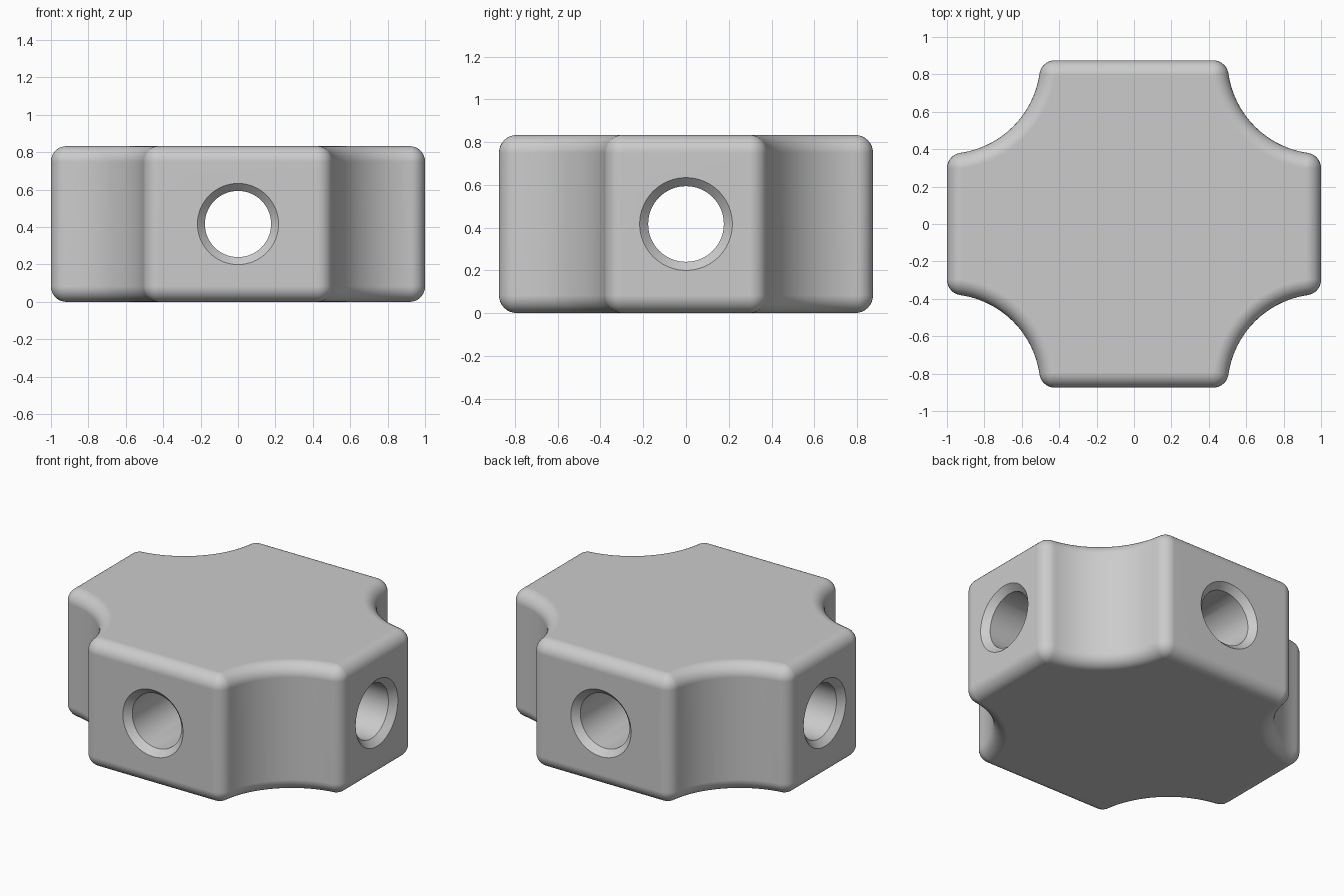
import bpy, bmesh
from math import sin, cos, pi, atan2, sqrt

if "Cube" in bpy.data.objects:
    bpy.data.objects.remove(bpy.data.objects["Cube"])

HX, HY, H = 1.0, 0.875, 0.833      # half sizes and height
R, F = 0.5, 0.083                  # corner scallop radius, edge fillet radius
HOLE, RIM = 0.177, 0.217           # bore radius, countersink radius
N = 8                              # fillet segments


def arc(cx, cy, r, a0, a1, n):
    return [(cx + r * cos(a0 + (a1 - a0) * i / n),
             cy + r * sin(a0 + (a1 - a0) * i / n)) for i in range(n + 1)]


def outline(d):
    """Plan outline, inset by d: filleted scallop, mirrored to four corners."""
    k = sqrt((R + F) ** 2 - F ** 2)
    t = atan2(F, k)
    q = arc(HX - k, HY - F, F - d, pi / 2, t, N)
    q += arc(HX, HY, R + d, pi + t, 1.5 * pi - t, 28)[1:-1]
    q += arc(HX - F, HY - k, F - d, pi / 2 - t, 0, N)
    pts = []
    for sx, sy in ((1, 1), (1, -1), (-1, -1), (-1, 1)):
        c = [(sx * x, sy * y) for x, y in q]
        pts += c if sx * sy > 0 else c[::-1]
    return pts


def loft(name, rings):
    """Skin closed rings of 3D points and cap both ends."""
    bm = bmesh.new()
    vs = [[bm.verts.new(p) for p in ring] for ring in rings]
    n = len(vs[0])
    for a, b in zip(vs, vs[1:]):
        for i in range(n):
            j = (i + 1) % n
            bm.faces.new((a[i], a[j], b[j], b[i]))
    bm.faces.new(vs[0])
    bm.faces.new(vs[-1][::-1])
    bmesh.ops.remove_doubles(bm, verts=bm.verts, dist=1e-5)
    bmesh.ops.recalc_face_normals(bm, faces=bm.faces)
    me = bpy.data.meshes.new(name)
    bm.to_mesh(me)
    bm.free()
    ob = bpy.data.objects.new(name, me)
    bpy.context.collection.objects.link(ob)
    return ob


# Hub body with rounded top and bottom edges
steps = [i / N * pi / 2 for i in range(N + 1)]
levels = [(F * (1 - sin(a)), F * (1 - cos(a))) for a in steps]
levels += [(d, H - z) for d, z in reversed(levels)]
hub = loft("connector_hub", [[(x, y, z) for x, y in outline(d)] for d, z in levels])


def bore(name, half, along_x):
    """Through hole with a 45 degree countersink at both ends."""
    c, e = RIM - HOLE, 0.02
    prof = [(-half - e, RIM + e), (-half + c, HOLE), (half - c, HOLE), (half + e, RIM + e)]
    rings = []
    for s, r in prof:
        ring = []
        for i in range(64):
            a = 2 * pi * i / 64
            u, z = r * cos(a), H / 2 + r * sin(a)
            ring.append((s, u, z) if along_x else (u, s, z))
        rings.append(ring)
    ob = loft(name, rings)
    ob.hide_render = True
    return ob


# Crossing bores
bpy.context.view_layer.objects.active = hub
hub.select_set(True)
for cutter in (bore("side_bore", HX, True), bore("front_bore", HY, False)):
    m = hub.modifiers.new("cut", 'BOOLEAN')
    m.operation, m.solver, m.object = 'DIFFERENCE', 'EXACT', cutter
    bpy.ops.object.modifier_apply(modifier=m.name)
    bpy.data.objects.remove(cutter)

# Smooth fillets, crisp hole rims
bpy.ops.object.shade_smooth_by_angle(angle=pi / 6)
w = hub.modifiers.new("flat_faces", 'WEIGHTED_NORMAL')
w.keep_sharp = True
